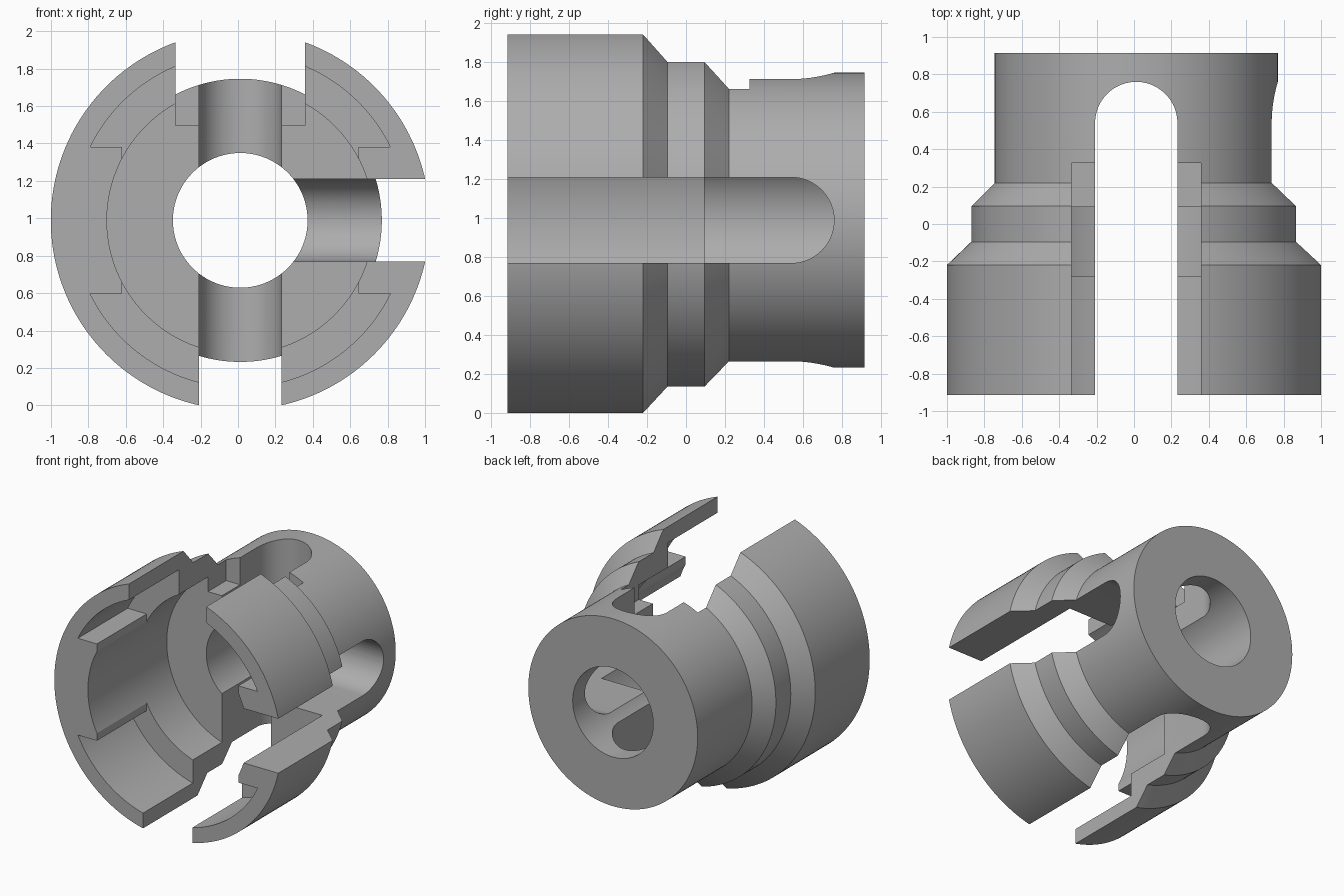
import bpy, bmesh
from math import pi, sin, cos, asin, radians
from mathutils import Matrix, Vector

cube = bpy.data.objects.get("Cube")
if cube:
    bpy.data.objects.remove(cube)

AXIS = Vector((0.012, 0, 0.989))   # the part is turned about a line along y
FRONT, BACK = -0.915, 0.915
SLOT = 0.22                        # half width of the slots
SEGMENTS = 160

grey = bpy.data.materials.new("plain grey")
grey.use_nodes = True
colour = (0.42, 0.42, 0.42, 1)
grey.diffuse_color = colour
grey.node_tree.nodes["Principled BSDF"].inputs["Base Color"].default_value = colour


def make_object(name, bm):
    bmesh.ops.recalc_face_normals(bm, faces=bm.faces)
    mesh = bpy.data.meshes.new(name)
    bm.to_mesh(mesh)
    bm.free()
    obj = bpy.data.objects.new(name, mesh)
    bpy.context.collection.objects.link(obj)
    mesh.materials.append(grey)
    obj.location = AXIS
    return obj


def lathe(name, profile):
    """Turn a closed (radius, y) outline about the y axis."""
    bm = bmesh.new()
    rings = [[bm.verts.new((r * cos(a), y, r * sin(a))) for r, y in profile]
             for a in (2 * pi * i / SEGMENTS for i in range(SEGMENTS))]
    n = len(profile)
    for i, ring in enumerate(rings):
        after = rings[(i + 1) % SEGMENTS]
        for j in range(n):
            k = (j + 1) % n
            bm.faces.new((ring[j], ring[k], after[k], after[j]))
    return make_object(name, bm)


def prism(name, points, direction, turn=0):
    """Extrude a flat outline, then turn it about the y axis."""
    bm = bmesh.new()
    face = bm.faces.new([bm.verts.new(p) for p in points])
    new = bmesh.ops.extrude_face_region(bm, geom=[face])["geom"]
    bmesh.ops.translate(bm, vec=direction,
                        verts=[v for v in new if isinstance(v, bmesh.types.BMVert)])
    bmesh.ops.rotate(bm, verts=bm.verts, matrix=Matrix.Rotation(turn, 3, 'Y'))
    return make_object(name, bm)


# Stepped sleeve: wide front collar, middle band, narrow rear, stepped bore
body = lathe("slotted_sleeve", [
    (0.713, FRONT), (1.013, FRONT), (1.013, -0.22), (0.882, -0.095),
    (0.882, 0.095), (0.757, 0.22), (0.757, BACK), (0.36, BACK),
    (0.36, 0.092), (0.713, 0.092)])

cutters = []

# Front pocket: a larger bore that leaves a square-sided tab at each side
pocket_r, tab_z, tab_x = 0.893, 0.391, 0.632
start = asin(tab_z / pocket_r)
arc = [start + (pi - 2 * start) * i / 64 for i in range(65)]
upper = [(pocket_r * cos(a), -1, pocket_r * sin(a)) for a in arc]
upper = [(tab_x, -1, tab_z)] + upper + [(-tab_x, -1, tab_z)]
lower = [(-x, y, -z) for x, y, z in upper]
cutters.append(prism("pocket_cutter", upper + lower, (0, 1 - 0.28, 0)))

# Round-ended slots through the wall at the top, one side and the bottom
round_end = [(SLOT * cos(pi * i / 40), 0.54 + SLOT * sin(pi * i / 40), 0)
             for i in range(41)]
outline = [(-SLOT, -1, 0), (SLOT, -1, 0)] + round_end
for turn in (0, 90, 180):
    cutters.append(prism("slot_cutter", outline, (0, 0, 1.2), radians(turn)))

# Wider, shallower square channel over the top slot
w, floor = 0.345, 0.506
channel = [(-w, -1, floor), (w, -1, floor), (w, 0.325, floor), (-w, 0.325, floor)]
cutters.append(prism("channel_cutter", channel, (0, 0, 0.8)))

# Cut everything out of the sleeve
bpy.context.view_layer.objects.active = body
for cutter in cutters:
    cutter.hide_render = True
    mod = body.modifiers.new("cut", 'BOOLEAN')
    mod.operation = 'DIFFERENCE'
    mod.solver = 'EXACT'
    mod.object = cutter
    bpy.ops.object.modifier_apply(modifier=mod.name)
    bpy.data.objects.remove(cutter)

# Smooth round surfaces with crisp machined edges
bpy.ops.object.select_all(action='DESELECT')
body.select_set(True)
bpy.ops.object.shade_smooth_by_angle(angle=radians(25))
